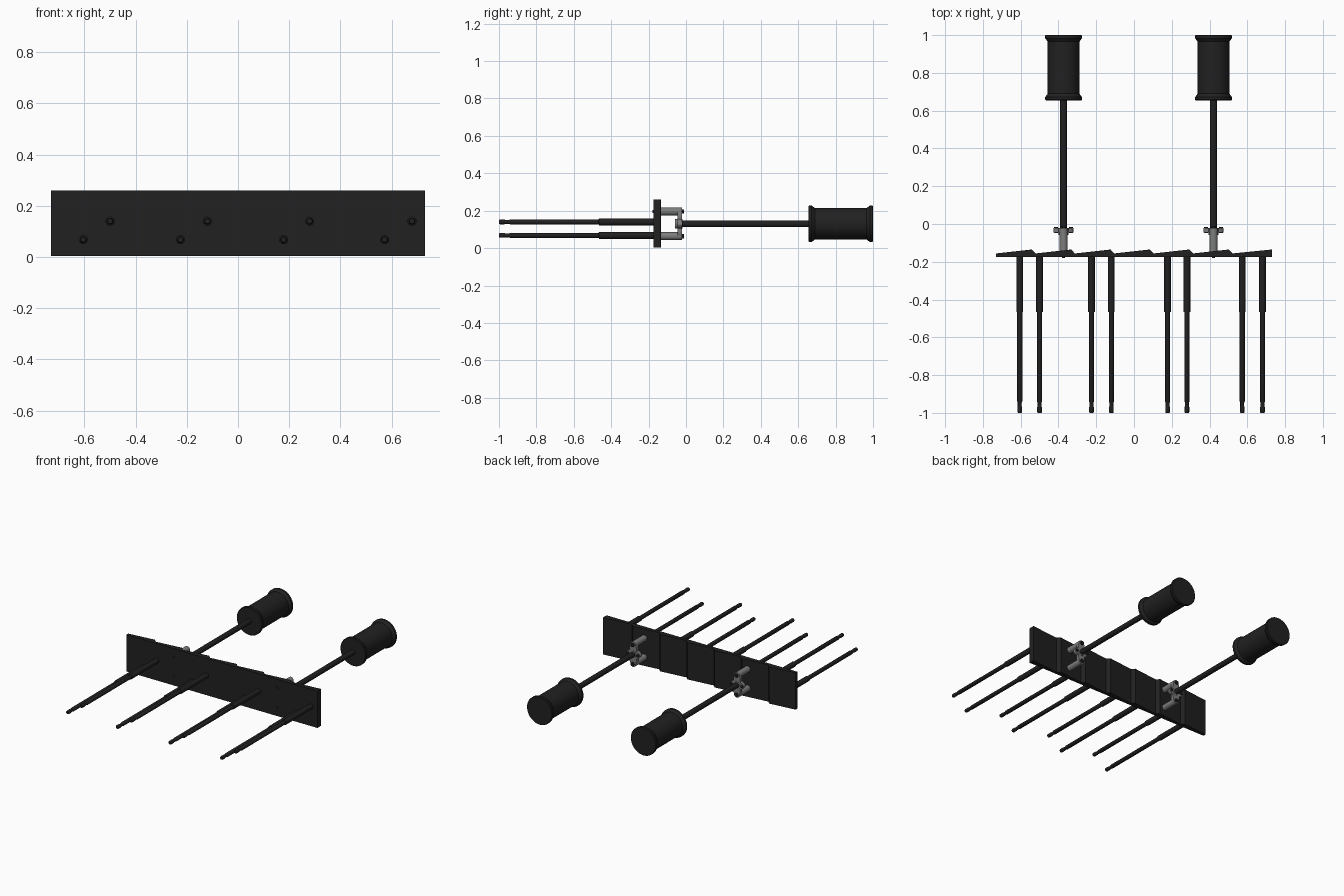
import bpy, bmesh, math

cube = bpy.data.objects.get("Cube")
if cube:
    bpy.data.objects.remove(cube, do_unlink=True)


def material(name, rgb):
    m = bpy.data.materials.new(name)
    m.use_nodes = True
    m.diffuse_color = (*rgb, 1)
    m.node_tree.nodes["Principled BSDF"].inputs["Base Color"].default_value = (*rgb, 1)
    return m


BLACK = material("black", (0.015, 0.015, 0.015))
STEEL = material("grey_metal", (0.2, 0.205, 0.2))


def finish(bm, name, mat, smooth=True):
    bmesh.ops.recalc_face_normals(bm, faces=bm.faces[:])
    me = bpy.data.meshes.new(name)
    bm.to_mesh(me)
    bm.free()
    ob = bpy.data.objects.new(name, me)
    bpy.context.collection.objects.link(ob)
    me.materials.append(mat)
    if smooth:
        bpy.ops.object.select_all(action='DESELECT')
        ob.select_set(True)
        bpy.context.view_layer.objects.active = ob
        bpy.ops.object.shade_smooth_by_angle(angle=math.radians(35))
    return ob


def turned(name, x, z, profile, mat, sides=24):
    """Capped solid of revolution along y; profile is (y, radius) pairs."""
    bm = bmesh.new()
    rings = []
    for y, r in profile:
        rings.append([bm.verts.new((x + r * math.cos(t), y, z + r * math.sin(t)))
                      for t in (math.tau * i / sides for i in range(sides))])
    for a, b in zip(rings, rings[1:]):
        for i in range(sides):
            j = (i + 1) % sides
            bm.faces.new((a[i], a[j], b[j], b[i]))
    bm.faces.new(rings[0])
    bm.faces.new(rings[-1])
    return finish(bm, name, mat, sides > 6)


def prism(name, outline, axis, lo, hi, mat):
    """Extrude a closed 2D outline along 'y' (outline in xz) or 'z' (outline in xy)."""
    place = (lambda a, b, c: (a, c, b)) if axis == 'y' else (lambda a, b, c: (a, b, c))
    bm = bmesh.new()
    low = [bm.verts.new(place(a, b, lo)) for a, b in outline]
    high = [bm.verts.new(place(a, b, hi)) for a, b in outline]
    bm.faces.new(low)
    bm.faces.new(high)
    for i in range(len(low)):
        j = (i + 1) % len(low)
        bm.faces.new((low[i], low[j], high[j], high[i]))
    return finish(bm, name, mat, False)


# Mounting board with a sawtooth back
HALF, FRONT, STEPS = 0.73, -0.175, 7
pitch = 2 * HALF / STEPS
outline = [(HALF, FRONT), (-HALF, FRONT)]
for i in range(STEPS):
    x0 = -HALF + i * pitch
    last = i == STEPS - 1
    outline += [(x0, -0.156), (x0 + pitch - (0 if last else 0.02), -0.135)]
prism("board", outline, 'z', 0.004, 0.259, BLACK)

# Two staggered rows of stepped prongs
prong = [(-0.165, 0.018), (-0.465, 0.018), (-0.467, 0.0135), (-0.94, 0.0135),
         (-0.945, 0.0105), (-0.965, 0.0105), (-0.97, 0.0125), (-0.995, 0.0125), (-1.0, 0.01)]
for z, row in ((0.14, (-0.5, -0.12, 0.28, 0.68)), (0.068, (-0.605, -0.225, 0.178, 0.573))):
    for x in row:
        turned("prong", x, z, prong, BLACK, 20)

# Rods with grips and brackets
grip = [(0.655, 0.094), (0.658, 0.097), (0.672, 0.097), (0.69, 0.084),
        (0.965, 0.084), (0.983, 0.097), (0.997, 0.097), (1.0, 0.094)]
CZ = 0.13
for x in (-0.373, 0.421):
    turned("rod", x, CZ, [(-0.045, 0.018), (0.66, 0.018)], BLACK)
    turned("grip", x, CZ, grip, BLACK, 40)

    # Four-armed hub plate: lobes at the top, bottom and sides
    hub = []
    for i in range(48):
        t = math.tau * i / 48
        lobe = abs(math.cos(2 * t)) ** 1.5 if math.cos(2 * t) else 0
        reach = 0.078 if abs(math.sin(t)) > abs(math.cos(t)) else 0.052
        r = 0.036 + (reach - 0.036) * lobe
        hub.append((x + r * math.cos(t), CZ + r * math.sin(t)))
    prism("hub_plate", hub, 'y', -0.045, -0.022, STEEL)
    turned("hub_collar", x, CZ, [(-0.058, 0.026), (-0.02, 0.026)], STEEL)

    # Standoff posts and their bolts
    for s in (-1, 1):
        pz = CZ + s * 0.066
        turned("standoff", x, pz, [(-0.16, 0.021), (-0.022, 0.021)], STEEL)
        turned("post_bolt", x, pz, [(-0.03, 0.013), (-0.012, 0.013)], BLACK, 6)
        turned("board_bolt", x, pz, [(-0.179, 0.008), (-0.17, 0.008)], BLACK, 12)
        turned("side_bolt", x + s * 0.04, CZ, [(-0.048, 0.01), (-0.015, 0.01)], BLACK, 6)
